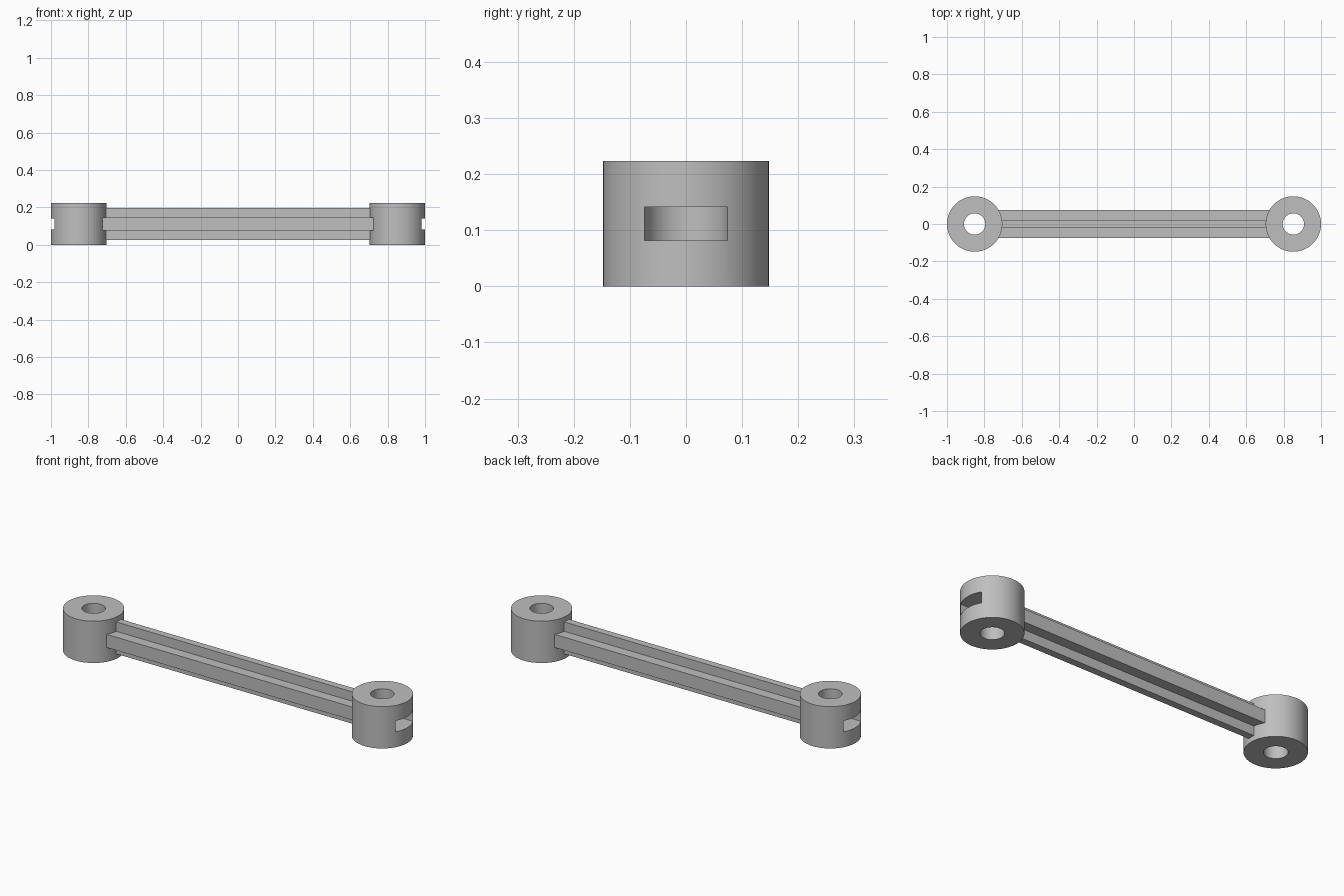
import bpy
import bmesh
from math import pi, sin, cos
from mathutils import Matrix

cube = bpy.data.objects.get("Cube")
if cube:
    bpy.data.objects.remove(cube, do_unlink=True)

# Main sizes
EYE_R, EYE_X, HEIGHT = 0.148, 0.852, 0.223
BORE_R, SLOT_R, SLOT_H = 0.057, 0.074, 0.059
MID = HEIGHT / 2

grey = bpy.data.materials.new("plain grey")
grey.use_nodes = True
colour = (0.52, 0.52, 0.52, 1)
grey.diffuse_color = colour
grey.node_tree.nodes["Principled BSDF"].inputs["Base Color"].default_value = colour


def arc(radius, start, end, steps):
    return [(radius * cos(start + (end - start) * i / steps),
             radius * sin(start + (end - start) * i / steps))
            for i in range(steps + 1)]


def circle(radius):
    return arc(radius, 0, 2 * pi, 96)[:-1]


def prism(name, profile, low, high, turn=None):
    """Extrude a flat profile from low to high, then turn it."""
    bm = bmesh.new()
    face = bm.faces.new([bm.verts.new((x, y, low)) for x, y in profile])
    top = bmesh.ops.extrude_face_region(bm, geom=[face])["geom"]
    bmesh.ops.translate(bm, vec=(0, 0, high - low),
                        verts=[v for v in top if isinstance(v, bmesh.types.BMVert)])
    if turn:
        bm.transform(turn)
    bmesh.ops.recalc_face_normals(bm, faces=bm.faces)
    mesh = bpy.data.meshes.new(name)
    bm.to_mesh(mesh)
    bm.free()
    mesh.materials.append(grey)
    obj = bpy.data.objects.new(name, mesh)
    bpy.context.collection.objects.link(obj)
    return obj


def activate(obj):
    bpy.ops.object.select_all(action='DESELECT')
    obj.select_set(True)
    bpy.context.view_layer.objects.active = obj


def cut(obj, cutter):
    mod = obj.modifiers.new("cut", 'BOOLEAN')
    mod.operation, mod.solver, mod.object = 'DIFFERENCE', 'EXACT', cutter
    activate(obj)
    bpy.ops.object.modifier_apply(modifier=mod.name)
    bpy.data.objects.remove(cutter, do_unlink=True)


# End eyes: bored cylinders with a round-backed slot open to the outside
for name, side in (("left_eye", 1), ("right_eye", -1)):
    place = Matrix.Translation((side * EYE_X, 0, 0)) @ Matrix.Diagonal((side, 1, 1, 1))
    eye = prism(name, circle(EYE_R), 0, HEIGHT, place)
    slot = arc(SLOT_R, pi / 2, 3 * pi / 2, 48) + [(0.2, -SLOT_R), (0.2, SLOT_R)]
    cut(eye, prism("slot_cutter", slot, MID - SLOT_H / 2, MID + SLOT_H / 2, place))
    cut(eye, prism("bore_cutter", circle(BORE_R), -0.1, HEIGHT + 0.1, place))
    activate(eye)
    bpy.ops.object.shade_smooth_by_angle(angle=pi / 6)

# Connecting bar: cross-shaped section of a wide flange and a tall web
FLANGE_W, FLANGE_H, WEB_W, WEB_H = 0.074, 0.035, 0.019, 0.085
quarter = [(FLANGE_W, FLANGE_H), (WEB_W, FLANGE_H), (WEB_W, WEB_H)]
section = []
for sy, sz in ((1, 1), (-1, 1), (-1, -1), (1, -1)):
    points = [(y * sy, z * sz) for y, z in quarter]
    section += points if sy * sz > 0 else points[::-1]
along_x = Matrix(((0, 0, 1, 0), (1, 0, 0, 0), (0, 1, 0, MID), (0, 0, 0, 1)))
prism("connecting_bar", section, -0.74, 0.74, along_x)
